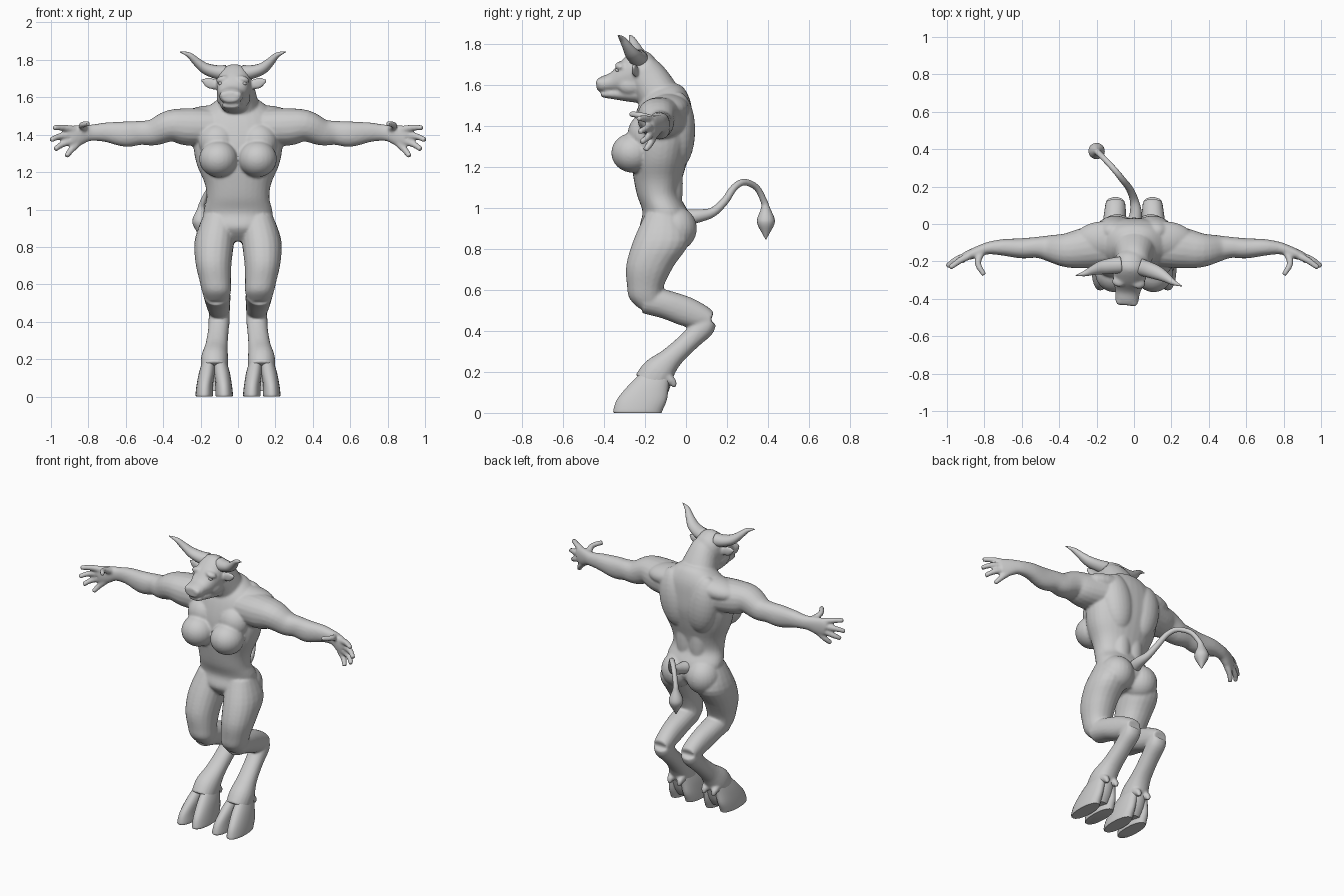
import bpy, bmesh, math
from mathutils import Vector, Matrix


def spline(rows, sub):
    # Catmull-Rom through rows of (x, y, z, a, b)
    out = []
    for i in range(len(rows) - 1):
        p0, p1, p2 = rows[max(i - 1, 0)], rows[i], rows[i + 1]
        p3 = rows[min(i + 2, len(rows) - 1)]
        for k in range(sub):
            t = k / sub
            out.append([0.5 * (2 * b + (c - a) * t + (2 * a - 5 * b + 4 * c - d) * t * t
                               + (3 * b - a - 3 * c + d) * t ** 3)
                        for a, b, c, d in zip(p0, p1, p2, p3)])
    out.append(list(rows[-1]))
    return out


def loft(bm, rows, side=(1, 0, 0), axis=None, n=20, sub=4, power=2.2, mirror=True):
    # Tube of super-elliptic rings; radius a lies along side, b across it
    made = []
    pts = spline(rows, sub)
    for sx in ((1, -1) if mirror else (1,)):
        rings = []
        for i, p in enumerate(pts):
            q, r = pts[max(i - 1, 0)], pts[min(i + 1, len(pts) - 1)]
            t = Vector(axis) if axis else (Vector(r[:3]) - Vector(q[:3])).normalized()
            u = Vector(side)
            u = (u - t * u.dot(t)).normalized()
            v = t.cross(u)
            ring = []
            for k in range(n):
                c, s = math.cos(2 * math.pi * k / n), math.sin(2 * math.pi * k / n)
                c = math.copysign(abs(c) ** (2 / power), c)
                s = math.copysign(abs(s) ** (2 / power), s)
                co = Vector(p[:3]) + u * c * max(p[3], .001) + v * s * max(p[4], .001)
                co.x *= sx
                ring.append(bm.verts.new(co))
            rings.append(ring)
        for r0, r1 in zip(rings, rings[1:]):
            for k in range(n):
                bm.faces.new((r0[k], r0[(k + 1) % n], r1[(k + 1) % n], r1[k]))
        bm.faces.new(rings[0][::-1])
        bm.faces.new(rings[-1])
        made += [v for ring in rings for v in ring]
    return made


def ball(bm, c, r, tilt=0, mirror=True):
    made = []
    for sx in ((1, -1) if mirror else (1,)):
        m = (Matrix.Translation((c[0] * sx, c[1], c[2])) @ Matrix.Rotation(tilt * sx, 4, 'Y')
             @ Matrix.Diagonal((*r, 1)))
        made += bmesh.ops.create_uvsphere(bm, u_segments=24, v_segments=16, radius=1, matrix=m)['verts']
    return made


def turn(bm, verts):
    # The head looks slightly to its right
    bmesh.ops.rotate(bm, cent=(0, -.03, 0), matrix=Matrix.Rotation(-.1, 3, 'Z'), verts=verts)


def finish(bm, name, voxel=0, smooth=5, angle=None):
    bmesh.ops.recalc_face_normals(bm, faces=bm.faces[:])
    me = bpy.data.meshes.new(name)
    bm.to_mesh(me)
    bm.free()
    ob = bpy.data.objects.new(name, me)
    bpy.context.collection.objects.link(ob)
    bpy.ops.object.select_all(action='DESELECT')
    ob.select_set(True)
    bpy.context.view_layer.objects.active = ob
    if voxel:
        m = ob.modifiers.new("merge", 'REMESH')
        m.mode, m.voxel_size = 'VOXEL', voxel
        s = ob.modifiers.new("soften", 'SMOOTH')
        s.factor, s.iterations = .5, smooth
        for nm in ("merge", "soften"):
            bpy.ops.object.modifier_apply(modifier=nm)
    if angle:
        bpy.ops.object.shade_smooth_by_angle(angle=math.radians(angle))
    else:
        bpy.ops.object.shade_smooth()
    return ob


UP = (0, 0, 1)
body = bmesh.new()

# Torso and neck
loft(body, [(0, -.10, .83, .08, .07), (0, -.10, .90, .165, .125), (0, -.10, .98, .185, .112),
            (0, -.133, 1.06, .168, .105), (0, -.137, 1.14, .178, .118), (0, -.13, 1.24, .22, .14),
            (0, -.12, 1.34, .238, .152), (0, -.11, 1.44, .23, .142), (0, -.10, 1.52, .19, .122),
            (0, -.09, 1.58, .12, .085), (0, -.085, 1.605, .07, .05)], axis=UP, n=32, mirror=False)
loft(body, [(0, -.10, 1.46, .14, .12), (0, -.135, 1.55, .115, .105), (0, -.19, 1.64, .09, .095),
            (0, -.22, 1.68, .08, .08)], n=24, mirror=False)

# Chest, back, shoulder and hip muscles
ball(body, (.105, -.26, 1.27), (.103, .105, .097))
ball(body, (.11, -.20, 1.36), (.10, .085, .10))
ball(body, (.10, -.04, 1.38), (.105, .085, .19), tilt=.15)
ball(body, (.045, -.065, 1.12), (.06, .05, .2))
ball(body, (.16, -.085, 1.49), (.16, .10, .066), tilt=.08)
ball(body, (.09, -.055, .90), (.105, .108, .11))

# Arms
loft(body, [(.15, -.11, 1.44, .10, .12), (.27, -.13, 1.442, .10, .108), (.36, -.14, 1.447, .085, .092),
            (.45, -.13, 1.413, .071, .071), (.52, -.125, 1.41, .064, .056), (.60, -.13, 1.403, .068, .054),
            (.70, -.125, 1.413, .053, .044), (.77, -.128, 1.411, .044, .034), (.81, -.138, 1.408, .046, .03),
            (.86, -.158, 1.395, .057, .028), (.90, -.172, 1.383, .052, .023)], side=UP)

# Fingers and thumb: knuckle, joint, tip
for a, b, c in (((.87, -.165, 1.425), (.93, -.195, 1.437), (.986, -.235, 1.438)),
                ((.88, -.168, 1.398), (.95, -.19, 1.392), (1.0, -.228, 1.372)),
                ((.88, -.168, 1.372), (.94, -.185, 1.348), (.978, -.218, 1.322)),
                ((.86, -.16, 1.352), (.895, -.175, 1.315), (.918, -.2, 1.283)),
                ((.81, -.14, 1.425), (.835, -.21, 1.45), (.80, -.272, 1.46))):
    loft(body, [(*a, .021, .021), (*b, .0175, .0175), (*c, .014, .014)], side=UP if c[1] > -.25 else (1, 0, 0), n=10)

# Thighs, lower legs, cannon bones down to the fetlocks
loft(body, [(.10, -.11, .97, .085, .09), (.125, -.12, .84, .106, .138), (.131, -.175, .72, .097, .117),
            (.122, -.198, .62, .084, .09), (.115, -.195, .56, .077, .082), (.113, -.175, .51, .06, .055)], axis=UP)
loft(body, [(.115, -.20, .555, .072, .07), (.11, -.10, .53, .07, .07), (.105, .0, .495, .063, .072),
            (.10, .08, .465, .057, .06), (.10, .12, .45, .05, .045)])
loft(body, [(.10, .115, .455, .05, .04), (.10, .085, .42, .057, .056), (.105, .02, .355, .055, .05),
            (.115, -.07, .27, .06, .055), (.125, -.135, .2, .073, .08), (.126, -.175, .14, .072, .085)])
for dx in (-.035, .035):
    loft(body, [(.125 + dx, -.09, .17, .026, .026), (.125 + dx, -.065, .15, .02, .02),
                (.125 + dx, -.055, .125, .01, .01)], n=10)

# Head: skull with muzzle, lower jaw, brows, cheeks, nostril wings, ears
head = loft(body, [(0, -.145, 1.66, .05, .06), (0, -.175, 1.665, .08, .09), (0, -.24, 1.665, .093, .112),
                   (0, -.31, 1.642, .084, .085), (0, -.365, 1.615, .066, .05), (0, -.41, 1.605, .062, .04),
                   (0, -.436, 1.603, .045, .028)], axis=(0, -1, 0), n=24, mirror=False)
head += loft(body, [(0, -.19, 1.56, .07, .05), (0, -.27, 1.56, .07, .042), (0, -.35, 1.557, .055, .026),
                    (0, -.405, 1.556, .045, .016), (0, -.415, 1.556, .03, .01)],
             axis=(0, -1, 0), mirror=False)
head += ball(body, (.055, -.315, 1.697), (.036, .028, .018), tilt=.3)
head += ball(body, (.06, -.27, 1.60), (.03, .06, .045))
head += ball(body, (.036, -.418, 1.612), (.024, .022, .022))
head += loft(body, [(.07, -.235, 1.66, .017, .014), (.12, -.238, 1.672, .03, .015),
                    (.15, -.24, 1.683, .023, .012), (.176, -.24, 1.692, .006, .006)], side=UP, n=12)
turn(body, head)
finish(body, "body", voxel=.0075)

# Eyes
eyes = bmesh.new()
turn(eyes, ball(eyes, (.062, -.328, 1.674), (.014, .012, .01)))
finish(eyes, "eyes")

# Horns sweeping out, up and slightly forward
horns = bmesh.new()
turn(horns, loft(horns, [(.05, -.225, 1.73, .042, .045), (.10, -.235, 1.736, .036, .042),
                         (.155, -.25, 1.755, .03, .036), (.20, -.27, 1.792, .022, .025),
                         (.238, -.29, 1.827, .014, .015), (.285, -.305, 1.843, .002, .002)],
                 side=(0, 0, 1), n=16, power=2))
finish(horns, "horns")

# Cloven hooves: two toes each, parted at the front and sole
hooves = bmesh.new()
for d in (-1, 1):
    loft(hooves, [(.126 + d * .03, -.15, .19, .034, .075), (.126 + d * .04, -.185, .13, .042, .10),
                  (.127 + d * .05, -.215, .065, .044, .122), (.127 + d * .053, -.235, .012, .047, .12),
                  (.127 + d * .053, -.235, .0, .044, .116)], axis=UP, n=24)
# Heel pad joining the toes
loft(hooves, [(.126, -.14, .15, .06, .07), (.126, -.16, .08, .06, .065), (.126, -.175, .03, .05, .05)], axis=UP)
finish(hooves, "hooves", angle=45)

# Tail with a drop-shaped tuft
tail = bmesh.new()
loft(tail, [(0, .0, .955, .04, .04), (.01, .06, .962, .032, .032), (0, .13, .98, .023, .023),
            (-.025, .19, 1.035, .019, .019), (-.06, .235, 1.1, .017, .017), (-.10, .285, 1.127, .016, .016),
            (-.155, .345, 1.1, .015, .015), (-.19, .38, 1.035, .016, .016), (-.197, .388, 1.0, .022, .022),
            (-.2, .39, .95, .042, .042), (-.2, .39, .92, .041, .041), (-.2, .39, .88, .02, .02),
            (-.2, .39, .848, .002, .002)], n=16, power=2, mirror=False)
finish(tail, "tail")
